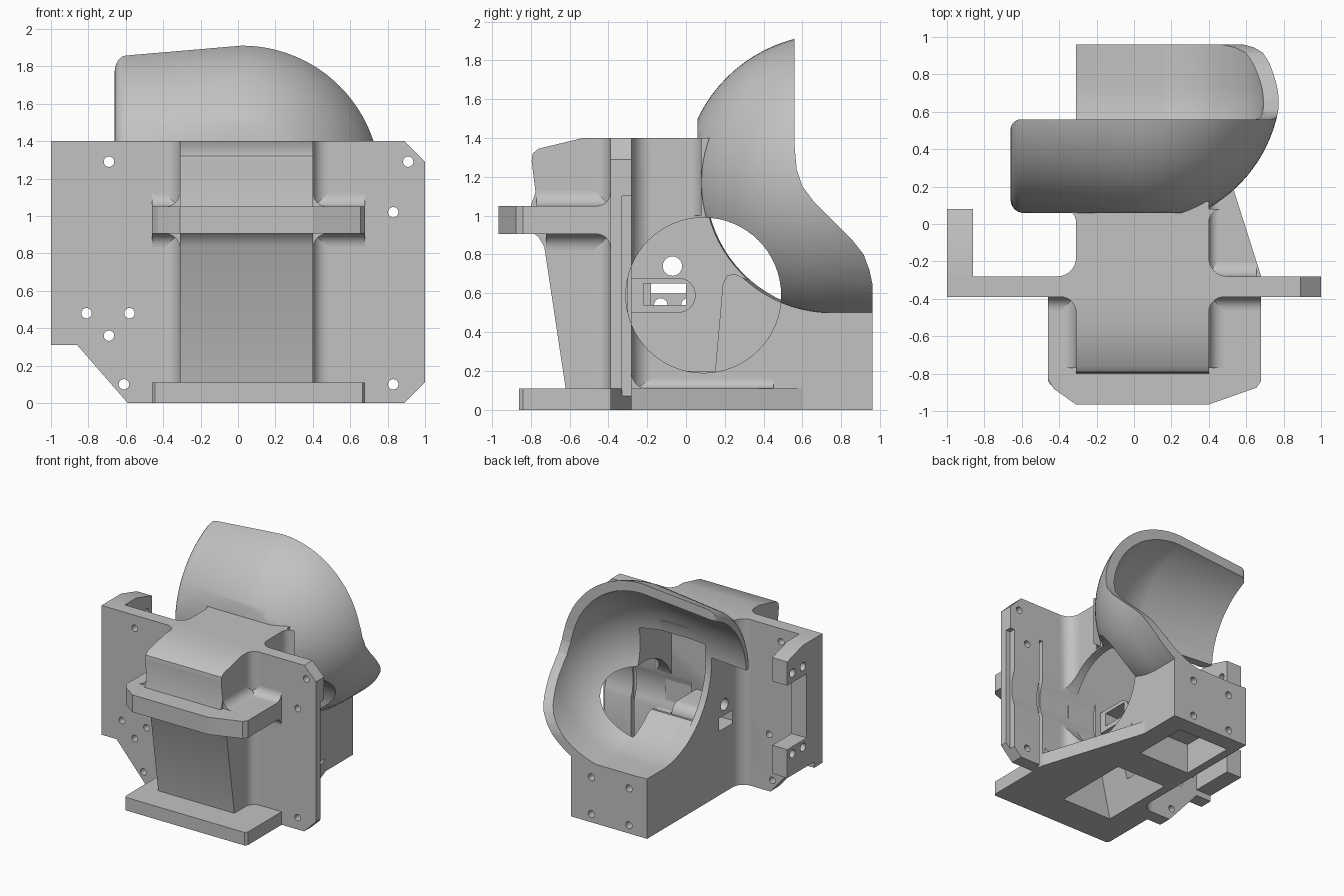
import bpy, bmesh
from math import sin, cos, pi, radians

cube = bpy.data.objects.get("Cube")
if cube:
    bpy.data.objects.remove(cube)

grey = bpy.data.materials.new("plain grey")
grey.use_nodes = True
grey.diffuse_color = (0.54, 0.54, 0.54, 1)
grey.node_tree.nodes["Principled BSDF"].inputs["Base Color"].default_value = (0.54, 0.54, 0.54, 1)


def loft(name, rings):
    """Skin a list of equal rings and cap both ends."""
    bm = bmesh.new()
    rows = [[bm.verts.new(p) for p in ring] for ring in rings]
    n = len(rows[0])
    for a, b in zip(rows, rows[1:]):
        for i in range(n):
            j = (i + 1) % n
            bm.faces.new((a[i], a[j], b[j], b[i]))
    bm.faces.new(rows[0])
    bm.faces.new(rows[-1])
    bmesh.ops.recalc_face_normals(bm, faces=bm.faces)
    me = bpy.data.meshes.new(name)
    bm.to_mesh(me)
    bm.free()
    me.materials.append(grey)
    ob = bpy.data.objects.new(name, me)
    bpy.context.scene.collection.objects.link(ob)
    return ob


def prism(name, axis, pts, lo, hi):
    place = {"x": lambda a, b, h: (h, a, b),
             "y": lambda a, b, h: (a, h, b),
             "z": lambda a, b, h: (a, b, h)}[axis]
    return loft(name, [[place(a, b, h) for a, b in pts] for h in (lo, hi)])


def box(name, x0, x1, y0, y1, z0, z1):
    return prism(name, "z", [(x0, y0), (x1, y0), (x1, y1), (x0, y1)], z0, z1)


def rod(name, axis, a, b, r, lo, hi, n=24):
    pts = [(a + r * cos(2 * pi * i / n), b + r * sin(2 * pi * i / n)) for i in range(n)]
    return prism(name, axis, pts, lo, hi)


def fillet(axis, a, b, da, db, r, lo, hi):
    """Concave corner strip."""
    arc = [(a + da * r * (1 - sin(t * pi / 16)), b + db * r * (1 - cos(t * pi / 16))) for t in range(9)]
    return prism("fillet", axis, [(a, b)] + arc, lo, hi)


def boolean(ob, cutters, mode="DIFFERENCE"):
    for c in cutters:
        mod = ob.modifiers.new("cut", "BOOLEAN")
        mod.operation, mod.solver, mod.object = mode, "EXACT", c
        bpy.context.view_layer.objects.active = ob
        bpy.ops.object.modifier_apply(modifier=mod.name)
        bpy.data.objects.remove(c)


def join(ob, parts):
    bpy.ops.object.select_all(action="DESELECT")
    for o in [ob] + parts:
        o.select_set(True)
    bpy.context.view_layer.objects.active = ob
    bpy.ops.object.join()


# Hood: half dome on +x, tapered channel towards -x, open to the back
CX, CY, CZ = 0.02, 0.75, 1.17


def channel(r, back):
    return [(back, CZ + r)] + [(CY - r * sin(pi * i / 40), CZ + r * cos(pi * i / 40))
                               for i in range(41)] + [(back, CZ - r)]


def dome(name, r, end, rounding):
    stations = []
    for i in range(6):
        t = i * pi / 10
        x = end + rounding * (1 - cos(t))
        stations.append((x, r * (1 - 0.09 * (CX - x)) - rounding * (1 - sin(t))))
    stations += [(CX + r * sin(i * pi / 50), r * cos(i * pi / 50)) for i in range(25)]
    return loft(name, [[(x, y + 0.05 * max(0, CX - x), z) for y, z in channel(q, 1.3)]
                       for x, q in stations])


def opening():
    return rod("opening", "x", 0.09, 0.59, 0.4, 0.15, 1.2, 64)


def cavity():
    return prism("cavity", "x", [(-0.31, 0.2), (0.15, 0.2), (0.19, 0.65), (0.21, 0.69),
                                 (0.25, 0.7), (0.32, 0.67), (0.2, 1.3), (-0.31, 1.3)], -0.25, 0.33)


hood = dome("hood", 0.765, -0.66, 0.06)
rim = [(0.06, 0.3), (0.96, 0.3), (0.96, 0.65), (0.945, 0.72), (0.915, 0.8), (0.86, 0.87),
       (0.66, 1.07), (0.6, 1.15), (0.57, 1.24), (0.56, 1.35), (0.56, 2), (0.06, 2)]
boolean(hood, [prism("rim_trim", "x", rim, -1, 1)], "INTERSECT")
boolean(hood, [dome("hood_inside", 0.685, -0.9, 0.01), opening(), cavity(),
               box("side_trim", -1, -0.31, -0.1, 1.1, 0.2, 1.2),
               fillet("z", -0.661, 0.561, 1, -1, 0.06, 1.1, 2)])

# Rear block with hollow, side opening, wall slot and bottom pockets
block = box("rear_block", -0.31, 0.4, -0.28, 0.96, 0, 1.4)
boolean(block, [prism("socket", "x", channel(0.67, 1.3), -1, 1),
                box("top_trim", -1, 1, 0.3, 1.2, 1.3, 1.6),
                cavity(), opening(),
                rod("wall_hole", "x", -0.07, 0.74, 0.05, -0.5, -0.2),
                box("wall_slot", -0.5, -0.2, -0.22, 0, 0.54, 0.65),
                box("rear_pocket", -0.24, 0.23, 0.35, 0.82, -0.1, 0.25)])
boolean(block, [rod("screw_hole", "y", x, z, 0.03, 0.86, 1.1, 16)
                for x in (-0.14, 0.21) for z in (0.07, 0.38)])

# Rounded boss inside the hollow
boss_pts = [(-0.3, 0.5)] + [(-0.04 + 0.09 * sin(i * pi / 12), 0.59 - 0.09 * cos(i * pi / 12))
                           for i in range(13)] + [(-0.3, 0.68)]
boss = prism("inner_boss", "x", boss_pts, -0.26, 0.1)
boolean(boss, [box("boss_slot", -0.5, 0.5, -0.22, 0, 0.54, 0.65)])

# Mounting plate
plate = prism("mounting_plate", "y", [(-1, 1.4), (0.89, 1.4), (1, 1.29), (1, 0.11), (0.89, 0),
                                      (-0.59, 0), (-0.86, 0.31), (-1, 0.31)], -0.39, -0.28)
holes = [(-0.69, 1.29), (0.91, 1.29), (0.83, 1.02), (0.83, 0.1),
         (-0.81, 0.48), (-0.58, 0.48), (-0.69, 0.36), (-0.61, 0.1)]
boolean(plate, [rod("hole", "y", x, z, 0.028, -0.6, 0, 16) for x, z in holes])
boolean(plate, [box("edge_step", 0.96, 1.1, -0.33, -0.2, -0.1, 1.1),
                box("rail_groove", 0.68, 0.71, -0.32, -0.2, -0.1, 1.1), opening()])

# Side bracket with two cross-drilled lugs
bracket = prism("side_bracket", "x", [(-0.3, 0.36), (0.08, 0.36), (0.08, 0.6), (-0.18, 0.6),
                                      (-0.18, 1.14), (0.08, 1.14), (0.08, 1.34), (-0.13, 1.4),
                                      (-0.3, 1.4)], -1, -0.86)
boolean(bracket, [rod("lug_hole", "x", y, z, 0.035, -1.1, -0.8, 16)
                  for y in (-0.13, 0.01) for z in (0.54, 1.22)])

# Front housing
housing = prism("front_housing", "x", [(-0.3, 0), (-0.6, 0), (-0.62, 0.11), (-0.73, 0.84),
                                       (-0.76, 0.89), (-0.8, 0.92), (-0.8, 1.05), (-0.775, 1.12),
                                       (-0.795, 1.28), (-0.79, 1.32), (-0.76, 1.345),
                                       (-0.53, 1.4), (-0.3, 1.4)], -0.31, 0.4)

# Base plate and mid flange
base = prism("base_plate", "z", [(-0.46, -0.3), (-0.46, -0.84), (-0.445, -0.86), (0.665, -0.86),
                                 (0.68, -0.84), (0.68, -0.28), (0.4, 0.6), (-0.3, 0.6),
                                 (-0.3, -0.3)], 0, 0.11)
flange = prism("mid_flange", "z", [(-0.46, -0.35), (-0.46, -0.83), (-0.43, -0.88), (-0.31, -0.965),
                                   (0.4, -0.965), (0.655, -0.875), (0.68, -0.84), (0.68, -0.35)],
               0.905, 1.05)


# Tapered pocket under the front
def pocket():
    def ring(x0, x1, y0, y1, z):
        return [(x0, y0, z), (x1, y0, z), (x1, y1, z), (x0, y1, z)]
    return loft("pocket", [ring(-0.24, 0.23, -0.57, 0.09, -0.01),
                           ring(-0.03, 0.02, -0.5, -0.45, 0.6)])


for ob in (base, housing, plate, block):
    boolean(ob, [pocket()])
boolean(base, [box("rear_pocket", -0.24, 0.23, 0.35, 0.82, -0.1, 0.25)])

# Rounded inside corners
blends = []
for x, s, low in ((-0.31, -1, 1.2), (0.4, 1, 1.0)):
    blends += [fillet("z", x, -0.39, s, -1, 0.08, 0.1, 1.4),
               fillet("z", x, 0.08, s, -1, 0.07, low, 1.4),
               fillet("y", x, 1.05, s, 1, 0.08, -0.77, -0.38),
               fillet("y", x, 0.905, s, -1, 0.08, -0.72, -0.38)]
blends += [fillet("x", -0.39, 1.05, -1, 1, 0.07, -0.46, 0.68),
           fillet("x", -0.39, 0.905, -1, -1, 0.07, -0.46, 0.68),
           fillet("x", -0.28, 0.11, 1, 1, 0.08, 0.3, 0.655),
           fillet("y", 0.4, 0.11, 1, 1, 0.05, -0.28, 0.45),
           fillet("z", -0.31, -0.28, -1, 1, 0.1, 0, 1.4)]
corners = fillet("z", 0.4, -0.28, 1, 1, 0.1, 0.05, 1.4)
boolean(corners, [opening()])
corners.name = "corner_blends"
join(corners, blends)

# Smooth the curved surfaces, keep hard edges sharp
bpy.ops.object.select_all(action="DESELECT")
for ob in (hood, block, boss, plate, bracket, housing, corners):
    ob.select_set(True)
bpy.context.view_layer.objects.active = hood
bpy.ops.object.shade_smooth_by_angle(angle=radians(30))
